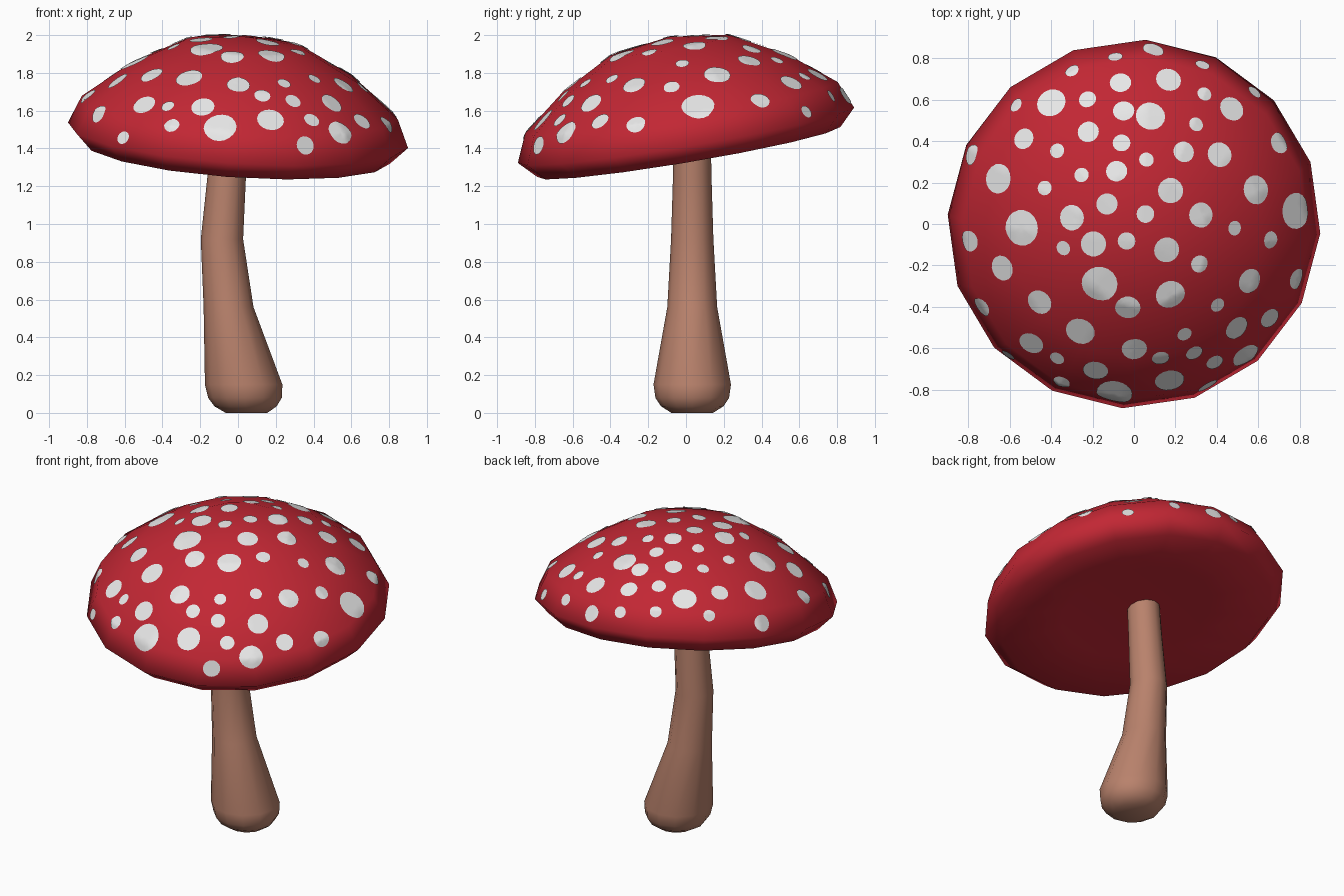
import bpy, bmesh, math
from mathutils import Vector, Matrix
from mathutils.bvhtree import BVHTree

if "Cube" in bpy.data.objects:
    bpy.data.objects.remove(bpy.data.objects["Cube"])


def material(name, rgb):
    m = bpy.data.materials.new(name)
    m.diffuse_color = (*rgb, 1)
    m.use_nodes = True
    m.node_tree.nodes["Principled BSDF"].inputs["Base Color"].default_value = m.diffuse_color
    return m


def loft(bm, rings):
    """Skin a list of vertex rings; a ring of one vertex closes to a point."""
    for a, b in zip(rings, rings[1:]):
        n = max(len(a), len(b))
        for i in range(n):
            j = (i + 1) % n
            quad = [a[i % len(a)], a[j % len(a)], b[j % len(b)], b[i % len(b)]]
            bm.faces.new(list(dict.fromkeys(quad)))


def ring(bm, centre, r, sides, start=0.0):
    if r == 0:
        return [bm.verts.new(centre)]
    angles = [start + math.tau * i / sides for i in range(sides)]
    return [bm.verts.new(Vector(centre) + Vector((r * math.cos(a), r * math.sin(a), 0)))
            for a in angles]


def finish(bm, name, mat, recalc=True):
    if recalc:
        bmesh.ops.recalc_face_normals(bm, faces=bm.faces)
    for f in bm.faces:
        f.smooth = True
    me = bpy.data.meshes.new(name)
    bm.to_mesh(me)
    bm.free()
    me.materials.append(mat)
    ob = bpy.data.objects.new(name, me)
    bpy.context.collection.objects.link(ob)
    return ob


red = material("cap red", (0.54, 0.020, 0.034))
white = material("spot white", (0.8, 0.8, 0.8))
brown = material("stem brown", (0.485, 0.223, 0.15))

# Stem: bent, tapering, rounded foot (centre x, z, radius)
bm = bmesh.new()
stem = [(0.045, 0, 0), (0.045, 0, 0.11), (0.04, 0.035, 0.165), (0.037, 0.08, 0.195),
        (0.03, 0.15, 0.205), (-0.05, 0.56, 0.132), (-0.085, 0.92, 0.112),
        (-0.06, 1.25, 0.102), (-0.045, 1.46, 0.098)]
loft(bm, [ring(bm, (x, 0.033, z), r, 12) for x, z, r in stem])
finish(bm, "stem", brown)

# Cap: 16-sided dome with a slightly hollow underside (radius, height), tilted to the front
bm = bmesh.new()
cap = [(0, 0.53), (0.325, 0.482), (0.61, 0.33), (0.84, 0.148), (0.904, 0),
       (0.815, -0.09), (0.45, -0.062), (0, -0.04)]
loft(bm, [ring(bm, (0, 0, h), r, 16, math.radians(86.8)) for r, h in cap])
tilt = Vector((0, 0, 1)).rotation_difference(Vector((0.067, -0.169, 1))).to_matrix().to_4x4()
bmesh.ops.transform(bm, matrix=Matrix.Translation((0, 0, 1.47)) @ tilt, verts=bm.verts)
bmesh.ops.recalc_face_normals(bm, faces=bm.faces)
surface = BVHTree.FromBMesh(bm)
finish(bm, "cap", red)

# Spots: thin discs laid over the cap, grouped by radius (x, y seen from the top)
spots = {
    0.036: [(-.30, .74), (-.09, .805), (.33, .766), (.34, .626), (.30, .48), (-.57, .573),
            (.06, .31), (-.43, .173), (-.253, .236), (.484, -.02), (.402, -.39), (-.37, -.646),
            (.243, -.53), (-.605, -.63), (.58, .635), (-.37, .352), (-.34, -.116)],
    0.043: [(-.224, .60), (-.06, .39), (.055, .048), (-.036, -.082), (.316, -.193),
            (.658, -.077), (.128, -.646), (.29, -.62), (.388, -.665), (-.35, -.766)],
    0.052: [(-.065, .68), (.70, .39), (-.05, .545), (-.22, .443), (-.53, .41), (.24, .347),
            (-.783, .333), (-.084, .255), (-.13, .096), (-.793, -.082), (.788, -.265),
            (-.735, -.40), (.653, -.453), (.354, -.777), (.094, .84)],
    0.062: [(.166, .694), (.47, .554), (.412, .333), (.176, .16), (-.30, .03), (.325, .043),
            (-.195, -.096), (.157, -.125), (-.634, -.212), (.557, -.275), (-.455, -.376),
            (-.03, -.405), (.494, -.50), (-.494, -.573), (.002, -.602), (-.185, -.704)],
    0.072: [(-.398, .583), (.08, .52), (-.653, .217), (.59, .164), (.176, -.342),
            (-.258, -.516), (.171, -.752), (.542, -.64)],
    0.088: [(.778, .063), (-.542, -.02), (-.166, -.29), (-.094, -.814)],
}
bm = bmesh.new()
for radius, places in spots.items():
    for x, y in places:
        hit = surface.ray_cast(Vector((x, y, 3)), Vector((0, 0, -1)))[0]
        if hit is None:
            continue
        out = (hit - Vector((0, 0, 0.95))).normalized()
        frame = Matrix.Translation(hit) @ Vector((0, 0, 1)).rotation_difference(out).to_matrix().to_4x4()
        rings = [ring(bm, (0, 0, 0), radius * k / 3, 18) for k in (3, 2, 1, 0)]
        loft(bm, rings)
        for v in [v for rg in rings for v in rg]:
            v.co = surface.find_nearest(frame @ v.co)[0] + out * 0.005
bmesh.ops.recalc_face_normals(bm, faces=bm.faces)
bm.normal_update()
flip = [f for f in bm.faces if f.normal.dot(f.calc_center_median() - Vector((0, 0, 0.95))) < 0]
bmesh.ops.reverse_faces(bm, faces=flip)
finish(bm, "cap_spots", white, recalc=False)
